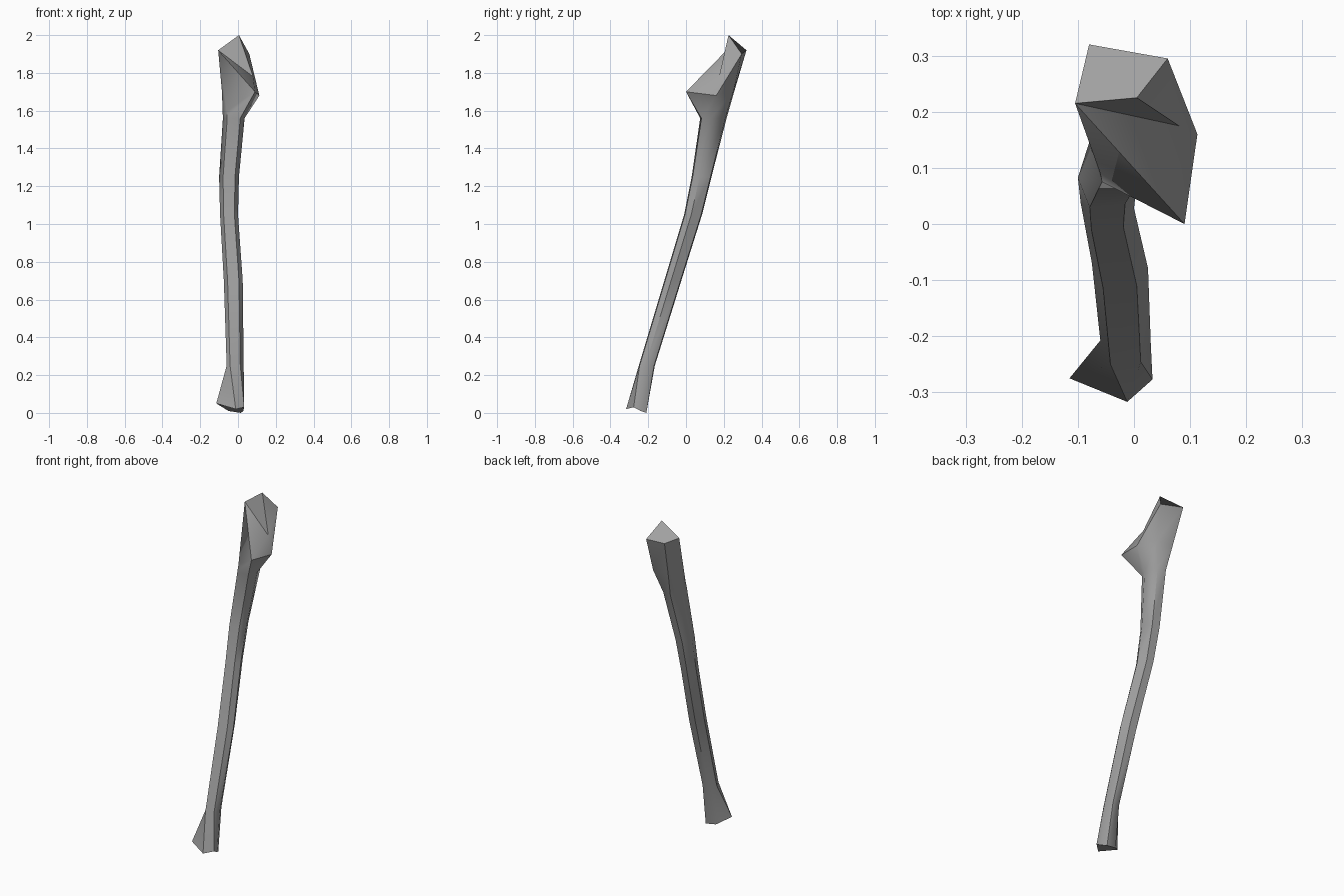
import bpy
import bmesh
from mathutils import Vector

cube = bpy.data.objects.get("Cube")
if cube:
    bpy.data.objects.remove(cube, do_unlink=True)

# Single grey material
grey = bpy.data.materials.new("bone grey")
grey.use_nodes = True
colour = (0.35, 0.35, 0.35, 1)
grey.diffuse_color = colour
grey.node_tree.nodes["Principled BSDF"].inputs["Base Color"].default_value = colour

# Six-sided section: front left, front right, right, back right, back left, left
section = [(0.2, 0), (0.8, 0.05), (1, 0.4), (0.75, 0.95), (0.3, 1), (0, 0.5)]

# Shaft stations: height, left, right, front, back
stations = [
    (0.25, -0.06, 0.03, -0.25, -0.165),
    (0.7, -0.075, 0.025, -0.115, -0.025),
    (1.05, -0.095, 0.0, -0.01, 0.085),
    (1.25, -0.1, 0.005, 0.03, 0.135),
    (1.56, -0.08, 0.035, 0.075, 0.215),
]

# Flared foot ring, in the section order
foot = [(-0.012, -0.317, 0.02), (0.033, -0.277, 0.03), (0.028, -0.24, 0.01),
        (0.015, -0.21, 0), (-0.05, -0.215, 0.01), (-0.115, -0.275, 0.05)]

# Head ring with the forward beak, in the section order
head = [(-0.06, 0.09, 1.6), (0.09, 0, 1.7), (0.113, 0.16, 1.68),
        (0.045, 0.25, 1.7), (-0.06, 0.255, 1.7), (-0.085, 0.17, 1.7)]

bm = bmesh.new()


def ring(points):
    return [bm.verts.new(Vector(p)) for p in points]


def bridge(lower, upper):
    for i in range(len(lower)):
        j = (i + 1) % len(lower)
        bm.faces.new((lower[i], lower[j], upper[j], upper[i]))


def shaft_ring(z, left, right, front, back):
    return ring([(left + u * (right - left), front + v * (back - front), z)
                 for u, v in section])


# Foot, shaft and head base joined into one skin
rings = [ring(foot)] + [shaft_ring(*s) for s in stations] + [ring(head)]
for lower, upper in zip(rings, rings[1:]):
    bridge(lower, upper)
bm.faces.new(rings[0])

# Hooked top with a scooped notch between crest and beak
front, beak, right, back_right, back_left, left = rings[-1]
notch, crest, top_right, top_back, top_left = ring([
    (0.08, 0.175, 1.78), (0.005, 0.225, 2), (0.06, 0.295, 1.9),
    (-0.08, 0.32, 1.92), (-0.105, 0.215, 1.92)])
for face in [
    (front, beak, top_left), (left, front, top_left),
    (beak, notch, top_left), (notch, crest, top_left),
    (beak, right, notch), (right, top_right, notch), (notch, top_right, crest),
    (right, back_right, top_right),
    (back_right, back_left, top_back, top_right),
    (back_left, left, top_left, top_back),
    (crest, top_right, top_back, top_left),
]:
    bm.faces.new(face)

bmesh.ops.recalc_face_normals(bm, faces=bm.faces[:])
mesh = bpy.data.meshes.new("forearm_bone")
bm.to_mesh(mesh)
bm.free()
mesh.materials.append(grey)
bone = bpy.data.objects.new("forearm_bone", mesh)
bpy.context.collection.objects.link(bone)

# Soft shading that keeps the rims crisp
bpy.ops.object.select_all(action="DESELECT")
bone.select_set(True)
bpy.context.view_layer.objects.active = bone
bpy.ops.object.shade_smooth_by_angle(angle=0.9)
